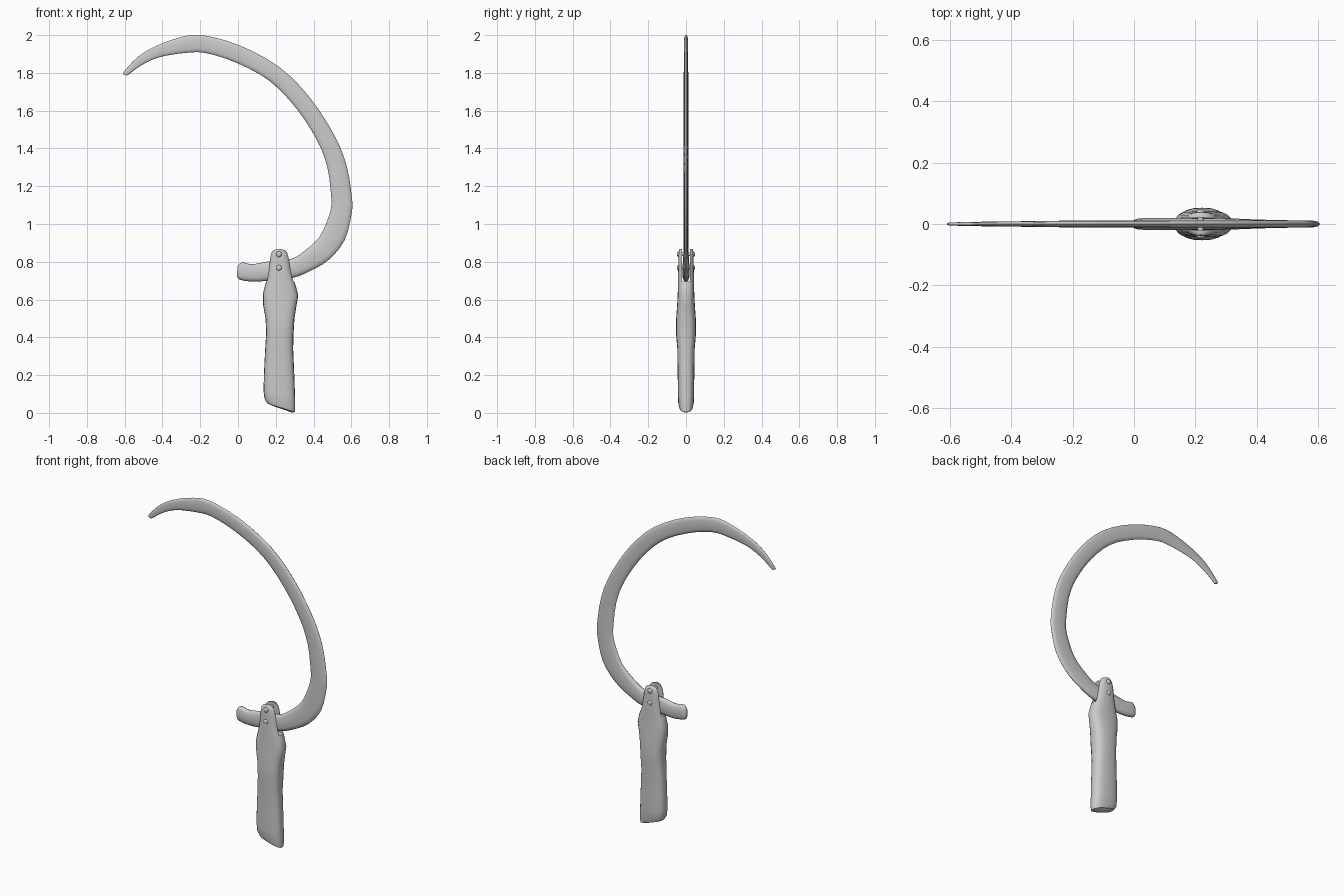
import bpy, bmesh, math
from mathutils import Vector

if "Cube" in bpy.data.objects:
    bpy.data.objects.remove(bpy.data.objects["Cube"])


def finish(name, bm):
    bmesh.ops.recalc_face_normals(bm, faces=bm.faces)
    me = bpy.data.meshes.new(name)
    bm.to_mesh(me)
    bm.free()
    ob = bpy.data.objects.new(name, me)
    bpy.context.collection.objects.link(ob)
    return ob


def smooth(ob, angle=40):
    bpy.ops.object.select_all(action='DESELECT')
    ob.select_set(True)
    bpy.context.view_layer.objects.active = ob
    bpy.ops.object.shade_smooth_by_angle(angle=math.radians(angle))


def catmull(rows, steps):
    """Smooth list of number tuples."""
    out = []
    vs = [Vector(r) for r in rows]
    for i in range(len(vs) - 1):
        a, b, c, d = vs[max(i - 1, 0)], vs[i], vs[i + 1], vs[min(i + 2, len(vs) - 1)]
        for s in range(steps):
            t = s / steps
            out.append(0.5 * (2 * b + (c - a) * t + (2 * a - 5 * b + 4 * c - d) * t * t
                              + (3 * b - a - 3 * c + d) * t ** 3))
    return out + [vs[-1]]


def loft(name, rows, segs, power):
    """Each row: (x1, z1, x2, z2, half thickness in y) gives one rounded ring."""
    bm = bmesh.new()
    rings = []
    for x1, z1, x2, z2, h in rows:
        mid, half = Vector((x1 + x2, 0, z1 + z2)) / 2, Vector((x2 - x1, 0, z2 - z1)) / 2
        ring = []
        for k in range(segs):
            a = 2 * math.pi * k / segs
            c, s = math.cos(a), math.sin(a)
            u = math.copysign(abs(c) ** (2 / power), c)
            v = math.copysign(abs(s) ** (2 / power), s)
            ring.append(bm.verts.new(mid + half * u + Vector((0, h * v, 0))))
        rings.append(ring)
    for r, q in zip(rings, rings[1:]):
        for k in range(segs):
            n = (k + 1) % segs
            bm.faces.new((r[k], r[n], q[n], q[k]))
    bm.faces.new(rings[0])
    bm.faces.new(rings[-1])
    return finish(name, bm)


# Blade: outer edge, inner edge, half thickness, from tang to tip
blade_rows = [
    (-.005, .725, -.003, .775, .010), (.01, .705, .02, .797, .018),
    (.08, .695, .075, .787, .019), (.16, .70, .15, .80, .019),
    (.29, .715, .28, .815, .019), (.38, .75, .355, .86, .016),
    (.48, .81, .43, .93, .013), (.565, .915, .473, 1.02, .012),
    (.602, 1.06, .493, 1.09, .012), (.603, 1.14, .493, 1.15, .012),
    (.575, 1.31, .473, 1.30, .012), (.51, 1.47, .42, 1.44, .012),
    (.38, 1.67, .31, 1.61, .012), (.22, 1.83, .17, 1.755, .012),
    (.01, 1.945, 0, 1.85, .011), (-.19, 2.0, -.17, 1.905, .011),
    (-.31, 1.987, -.285, 1.905, .010), (-.44, 1.94, -.42, 1.882, .008),
    (-.53, 1.885, -.515, 1.838, .007), (-.605, 1.805, -.58, 1.79, .005),
    (-.603, 1.792, -.59, 1.786, .003)]
smooth(loft("blade", catmull(blade_rows, 3), 12, 2.6), 60)

# Handle: left edge, right edge, half thickness, from slanted butt to rounded top
handle_rows = [
    (.19, .035, .285, .002, .020), (.155, .05, .302, .005, .034),
    (.14, .075, .303, .03, .041), (.135, .12, .302, .09, .043),
    (.138, .22, .298, .20, .044), (.144, .34, .292, .34, .046),
    (.149, .42, .294, .42, .053), (.146, .50, .299, .50, .052),
    (.133, .57, .310, .57, .047), (.132, .63, .319, .62, .044),
    (.142, .67, .307, .67, .043), (.155, .72, .289, .72, .043),
    (.162, .77, .279, .77, .041), (.166, .82, .272, .82, .040),
    (.173, .848, .264, .848, .039), (.187, .862, .25, .862, .038),
    (.208, .868, .229, .868, .035)]
handle = loft("handle", handle_rows, 20, 2.7)

# Slot that splits the handle top into two cheeks
bm = bmesh.new()
bmesh.ops.create_cube(bm, size=1)
bmesh.ops.scale(bm, vec=(.5, .041, .4), verts=bm.verts)
bmesh.ops.translate(bm, vec=(.22, 0, .895), verts=bm.verts)
cutter = finish("slot_cutter", bm)
cutter.hide_render = True
mod = handle.modifiers.new("slot", 'BOOLEAN')
mod.operation, mod.object, mod.solver = 'DIFFERENCE', cutter, 'EXACT'
bpy.context.view_layer.objects.active = handle
bpy.ops.object.modifier_apply(modifier=mod.name)
bpy.data.objects.remove(cutter)
smooth(handle)

# Domed rivets through both cheeks
for i, z in enumerate((.84, .768)):
    for side, sy in (("front", -1), ("back", 1)):
        bpy.ops.mesh.primitive_uv_sphere_add(segments=12, ring_count=8, radius=.015,
                                             location=(.217, sy * .039, z))
        rivet = bpy.context.object
        rivet.name = f"rivet_{side}_{i + 1}"
        rivet.scale.y = .6
        smooth(rivet, 60)
    # Pin joining the rivet heads
    bpy.ops.mesh.primitive_cylinder_add(vertices=12, radius=.010, depth=.07,
                                        location=(.217, 0, z), rotation=(math.pi / 2, 0, 0))
    bpy.context.object.name = f"rivet_pin_{i + 1}"
    smooth(bpy.context.object)
